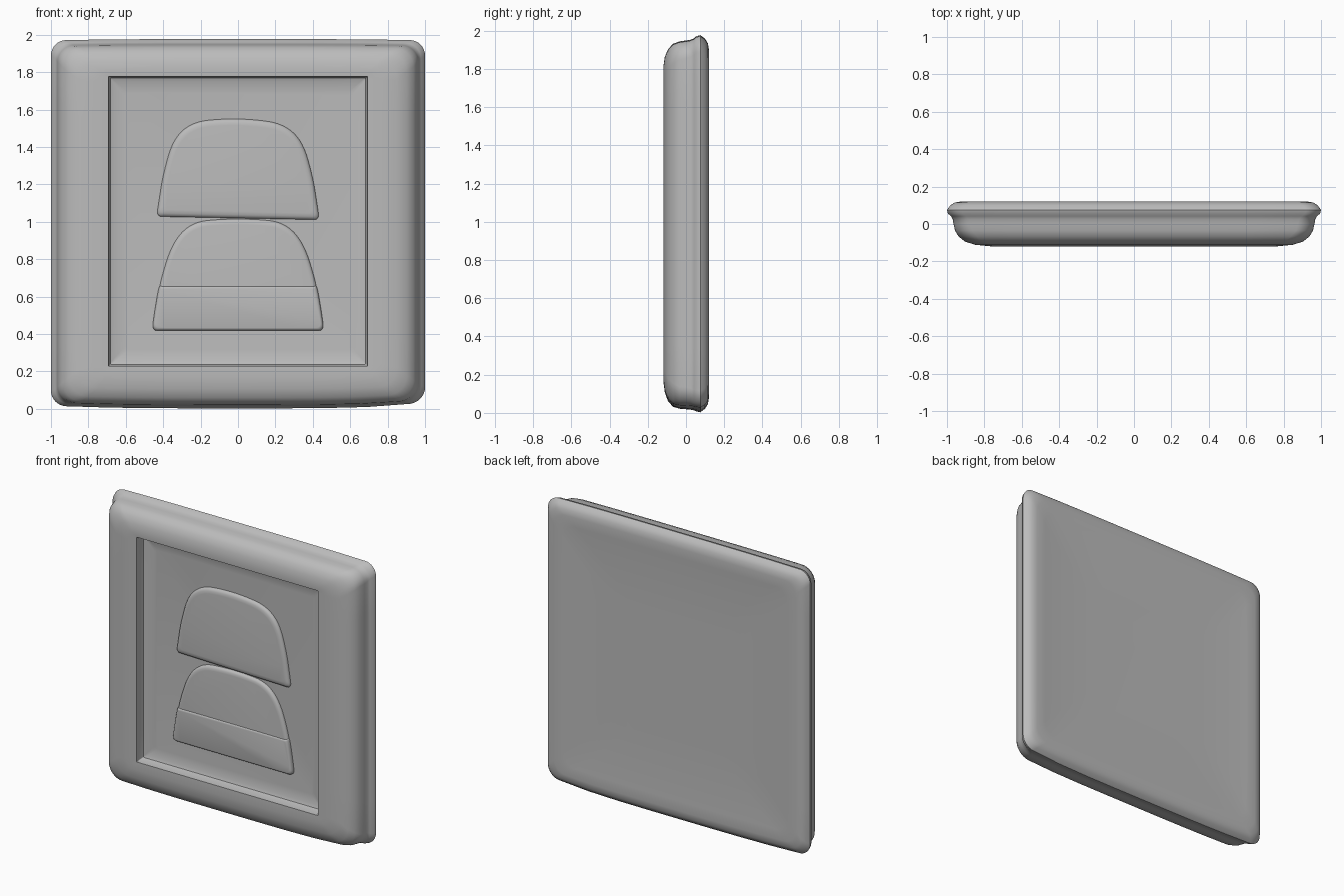
import bpy, bmesh, math

cube = bpy.data.objects.get("Cube")
if cube:
    bpy.data.objects.remove(cube, do_unlink=True)

grey = bpy.data.materials.new("plain grey")
grey.use_nodes = True
colour = (0.5, 0.5, 0.5, 1)
grey.diffuse_color = colour
grey.node_tree.nodes["Principled BSDF"].inputs["Base Color"].default_value = colour

FLOOR = -0.04


def loft(name, rings, angle=40):
    """Skin a stack of closed rings and cap both ends."""
    bm = bmesh.new()
    loops = [[bm.verts.new(p) for p in ring] for ring in rings]
    for a, b in zip(loops, loops[1:]):
        for i in range(len(a)):
            j = (i + 1) % len(a)
            bm.faces.new((a[i], a[j], b[j], b[i]))
    bm.faces.new(loops[0])
    bm.faces.new(loops[-1])
    bmesh.ops.recalc_face_normals(bm, faces=bm.faces)
    mesh = bpy.data.meshes.new(name)
    bm.to_mesh(mesh)
    bm.free()
    mesh.materials.append(grey)
    ob = bpy.data.objects.new(name, mesh)
    bpy.context.collection.objects.link(ob)
    bpy.ops.object.select_all(action="DESELECT")
    ob.select_set(True)
    bpy.context.view_layer.objects.active = ob
    bpy.ops.object.shade_smooth_by_angle(angle=math.radians(angle))
    return ob


def rounded_rect(hx, hz, y, r, zc, sag=0.0, steps=8, side=8):
    """Rounded rectangle whose lower edge bows down towards its middle."""
    pts = []
    corners = [(1, 1), (-1, 1), (-1, -1), (1, -1)]
    for k, (sx, sz) in enumerate(corners):
        for i in range(steps + 1):
            a = math.pi / 2 * (k + i / steps)
            pts.append((sx * (hx - r) + r * math.cos(a), sz * (hz - r) + r * math.sin(a)))
        nx, nz = corners[(k + 1) % 4]
        end = (nx * (hx - r) + r * math.cos(a), nz * (hz - r) + r * math.sin(a))
        last = pts[-1]
        for i in range(1, side):
            t = i / side
            pts.append(tuple(p + (q - p) * t for p, q in zip(last, end)))
    out = []
    for x, z in pts:
        # the lower edge lifts more on the left, the upper edge droops slightly
        lift = sag * (1 + 0.4 * x) if z < 0 else -0.3 * sag
        out.append((x, y, zc + z + lift * x ** 4 * abs(z)))
    return out


# Plate: back lip, stepped side, rounded front border
# (half width, half height, y, corner radius, centre height)
profile = [
    (0.45, 0.45, 0.108, 0.10, 0.99), (0.72, 0.71, 0.111, 0.10, 0.99),
    (0.85, 0.84, 0.118, 0.09, 0.99), (0.92, 0.905, 0.121, 0.085, 0.99),
    (0.957, 0.943, 0.115, 0.08, 0.99), (0.982, 0.968, 0.10, 0.08, 0.99),
    (1.0, 0.987, 0.075, 0.08, 0.99), (0.995, 0.982, 0.055, 0.08, 0.99),
    (0.978, 0.974, 0.042, 0.08, 0.987), (0.969, 0.968, 0.025, 0.085, 0.985),
    (0.965, 0.965, 0.0, 0.09, 0.984), (0.957, 0.961, -0.035, 0.09, 0.983),
    (0.938, 0.95, -0.067, 0.10, 0.982), (0.903, 0.922, -0.094, 0.10, 0.982),
    (0.85, 0.878, -0.111, 0.10, 0.985), (0.77, 0.82, -0.119, 0.06, 0.99),
]
rings = [rounded_rect(*p, sag=0.025) for p in profile]
# Recessed panel with a soft fillet where the wall meets the floor
for inset, y, r in [(0, -0.117, 0.004), (0.003, -0.075, 0.005), (0.01, -0.054, 0.006),
                    (0.03, -0.046, 0.01), (0.09, FLOOR, 0.02)]:
    rings.append(rounded_rect(0.693 - inset, 0.775 - inset, y, r, 1.003))
loft("framed_plate", rings)


def smooth_outline(half, rounds=3):
    """Mirror a half outline and round it by cutting corners."""
    pts = half + [(-x, z) for x, z in reversed(half)]
    for _ in range(rounds):
        cut = []
        for (ax, az), (bx, bz) in zip(pts, pts[1:] + pts[:1]):
            cut.append((0.75 * ax + 0.25 * bx, 0.75 * az + 0.25 * bz))
            cut.append((0.25 * ax + 0.75 * bx, 0.25 * az + 0.75 * bz))
        pts = cut
    return pts


def raised_shape(name, half, height, soft, tilt=0.0):
    """Low relief with a rounded rim, standing on the panel floor."""
    pts = smooth_outline(half)
    zs = [z for x, z in pts]
    zc = (min(zs) + max(zs)) / 2
    hz = (max(zs) - min(zs)) / 2
    hx = max(x for x, z in pts)
    rings = []
    for inset, h in [(0, -0.01), (0, height * 0.3), (0.15, height * 0.65),
                     (0.5, height * 0.92), (1, height)]:
        sx, sz = 1 - inset * soft / hx, 1 - inset * soft / hz
        rings.append([(x * sx, FLOOR - h, zc + (z - zc) * sz + tilt * x) for x, z in pts])
    return loft(name, rings, 60)


upper = [(0.38, 1.02), (0.435, 1.02), (0.425, 1.09), (0.4, 1.25), (0.345, 1.44),
         (0.24, 1.53), (0.08, 1.55)]
lower = [(0.4, 0.42), (0.458, 0.42), (0.45, 0.49), (0.412, 0.7), (0.345, 0.9),
         (0.24, 1.0), (0.08, 1.015)]
band = [(0.4, 0.418), (0.459, 0.418), (0.451, 0.49), (0.424, 0.655), (0.412, 0.66)]
raised_shape("upper_dome", upper, 0.024, 0.035, -0.02)
raised_shape("lower_dome", lower, 0.023, 0.03)
raised_shape("lower_band", band, 0.029, 0.016)
